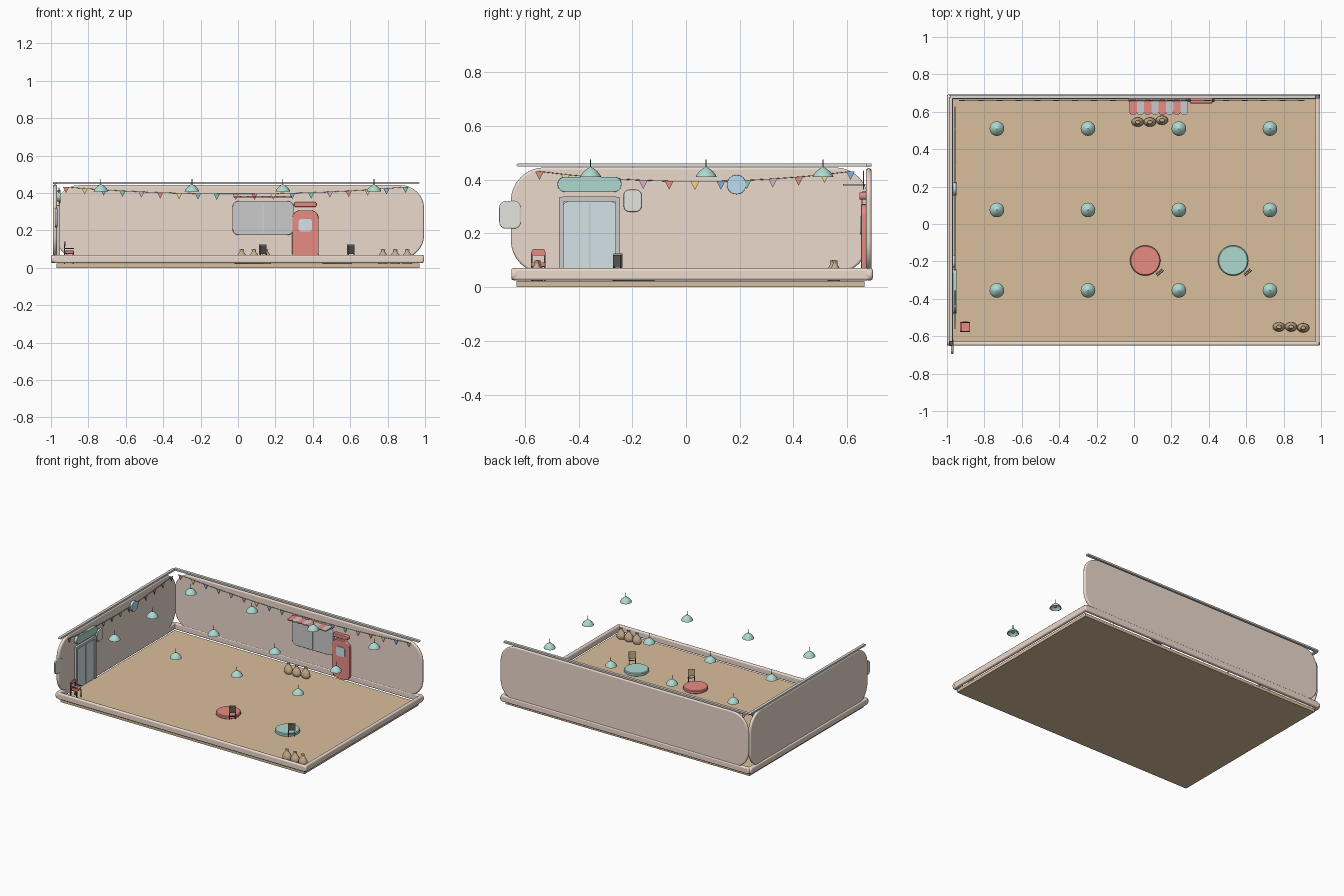
import bpy, bmesh, math
from mathutils import Vector, Matrix

if "Cube" in bpy.data.objects:
    bpy.data.objects.remove(bpy.data.objects["Cube"])

MATS = {}
COL = dict(wall=(.84, .70, .61), floor=(.70, .52, .34), red=(.80, .26, .23), teal=(.42, .70, .63),
           glass=(.66, .76, .80), blue=(.22, .45, .75), sky=(.50, .72, .88), green=(.22, .60, .42),
           yellow=(.90, .72, .25), pink=(.75, .45, .60), white=(.88, .88, .86), grey=(.62, .62, .63),
           cream=(.78, .78, .74), dark=(.12, .11, .11), sack=(.58, .43, .27), trim=(.72, .70, .67))


def finish(name, bm, col, smooth=True):
    bmesh.ops.recalc_face_normals(bm, faces=bm.faces)
    me = bpy.data.meshes.new(name)
    bm.to_mesh(me)
    bm.free()
    ob = bpy.data.objects.new(name, me)
    bpy.context.collection.objects.link(ob)
    if col not in MATS:
        MATS[col] = bpy.data.materials.new(col)
        MATS[col].diffuse_color = (*COL[col], 1)
    me.materials.append(MATS[col])
    if smooth:
        bpy.ops.object.select_all(action='DESELECT')
        ob.select_set(True)
        bpy.context.view_layer.objects.active = ob
        bpy.ops.object.shade_smooth_by_angle(angle=math.radians(40))
    return ob


def slab(name, lo, hi, axis, radius, col, bevel=0.0):
    """Rounded rectangle between two corners, extruded along the given axis."""
    c = (Vector(lo) + Vector(hi)) / 2
    d = Vector(hi) - Vector(lo)
    u, v, w = {'x': (1, 2, 0), 'y': (0, 2, 1), 'z': (0, 1, 2)}[axis]
    r = min(radius, d[u] * .499, d[v] * .499)
    bm = bmesh.new()
    vs = []
    for k, (su, sv) in enumerate([(1, 1), (-1, 1), (-1, -1), (1, -1)]):
        for i in range(9):
            a = math.pi / 2 * (k + i / 8)
            p = Vector(c)
            p[u] += su * (d[u] / 2 - r) + r * math.cos(a)
            p[v] += sv * (d[v] / 2 - r) + r * math.sin(a)
            p[w] = lo[w]
            vs.append(bm.verts.new(p))
    f = bm.faces.new(vs)
    ext = bmesh.ops.extrude_face_region(bm, geom=[f])
    off = Vector((0, 0, 0))
    off[w] = d[w]
    bmesh.ops.translate(bm, vec=off, verts=[g for g in ext['geom'] if isinstance(g, bmesh.types.BMVert)])
    ob = finish(name, bm, col)
    if bevel:
        m = ob.modifiers.new('soft_edge', 'BEVEL')
        m.width, m.segments = bevel, 3
        m.limit_method = 'ANGLE'
        m.angle_limit = math.radians(50)
    return ob


def box(name, lo, hi, col):
    bm = bmesh.new()
    d = Vector(hi) - Vector(lo)
    c = (Vector(hi) + Vector(lo)) / 2
    bmesh.ops.create_cube(bm, size=1, matrix=Matrix.Translation(c) @ Matrix.Diagonal((*d, 1)))
    return finish(name, bm, col, False)


def lathe(name, prof, loc, col, scale=(1, 1), n=24):
    """Revolve (radius, z) points about a vertical axis."""
    bm = bmesh.new()
    rings = []
    for r, z in prof:
        if r == 0:
            rings.append([bm.verts.new((0, 0, z))] * n)
        else:
            rings.append([bm.verts.new((r * scale[0] * math.cos(2 * math.pi * i / n),
                                        r * scale[1] * math.sin(2 * math.pi * i / n), z)) for i in range(n)])
    for a, b in zip(rings, rings[1:]):
        for i in range(n):
            q = list(dict.fromkeys([a[i], a[(i + 1) % n], b[(i + 1) % n], b[i]]))
            if len(q) > 2:
                bm.faces.new(q)
    ob = finish(name, bm, col)
    ob.location = loc
    return ob


# floor and the two pillowy walls
box('floor', (-.97, -.63, 0), (.97, .665, .022), 'floor')
slab('back_wall', (-.975, .67, .05), (.995, .69, .442), 'y', .125, 'wall', .008)
slab('left_wall', (-.99, -.652, .05), (-.968, .68, .445), 'x', .125, 'wall', .008)

# soft skirting on all four sides
slab('skirting_front', (-.99, -.65, .025), (.995, -.627, .07), 'y', .02, 'wall', .008)
slab('skirting_back', (-.99, .668, .025), (.995, .695, .07), 'y', .02, 'wall', .008)
slab('skirting_left', (-1, -.65, .025), (-.968, .692, .07), 'x', .02, 'wall', .008)
slab('skirting_right', (.968, -.65, .025), (.993, .692, .07), 'x', .02, 'wall', .008)

# thin crown strips above the walls
slab('crown_back', (-.985, .67, .448), (.97, .69, .46), 'y', .006, 'trim')
slab('crown_left', (-.99, -.63, .448), (-.97, .68, .46), 'x', .006, 'trim')

# glass double door with teal canopy on the left wall
slab('glass_door', (-.969, -.458, .03), (-.961, -.258, .318), 'x', .02, 'glass')
for y in (-.464, -.254):
    slab('door_post', (-.969, y - .008, .03), (-.953, y + .008, .335), 'x', .004, 'grey')
slab('door_lintel', (-.969, -.465, .318), (-.953, -.253, .336), 'x', .006, 'grey')
box('door_split', (-.962, -.361, .04), (-.957, -.356, .312), 'grey')
slab('door_canopy', (-.97, -.478, .354), (-.948, -.24, .41), 'x', .028, 'teal', .005)

# plaques and round sign
slab('wall_plaque', (-.97, -.232, .28), (-.955, -.165, .362), 'x', .022, 'cream', .004)
slab('hanging_plaque', (-.978, -.695, .217), (-.966, -.615, .32), 'x', .025, 'cream', .004)
slab('round_sign', (-.97, .152, .345), (-.95, .224, .417), 'x', .036, 'sky', .003)

# shop window and striped awning on the back wall
slab('shop_window', (-.03, .655, .175), (.298, .671, .358), 'y', .035, 'grey', .004)
box('window_mullion', (.131, .652, .185), (.136, .657, .35), 'trim')
for i in range(8):
    x = -.024 + .039 * i
    slab('awning_stripe', (x, .585, .377), (x + .039, .668, .384), 'z', .014, 'white' if i % 2 else 'red')

# red back door
slab('red_door', (.29, .652, .03), (.431, .671, .308), 'y', .045, 'red', .004)
slab('red_door_window', (.324, .648, .195), (.395, .656, .262), 'y', .015, 'glass')
slab('red_door_canopy', (.3, .645, .325), (.42, .672, .352), 'y', .012, 'red', .004)


# bunting: sagging string with triangular flags
def bunting(name, start, end, n, sag):
    a, b = Vector(start), Vector(end)
    along = (b - a).normalized()
    side = Vector((-along.y, along.x, 0)) * .002
    cols = ['red', 'yellow', 'blue', 'green', 'pink']
    pts = []
    for i in range(n):
        t = i / (n - 1)
        p = a.lerp(b, t) - Vector((0, 0, sag * 4 * t * (1 - t)))
        pts.append(p)
        tri = [p - along * .016, p + along * .016, p - Vector((0, 0, .032))]
        bm = bmesh.new()
        f = [bm.verts.new(q + side) for q in tri]
        k = [bm.verts.new(q - side) for q in tri]
        bm.faces.new(f)
        bm.faces.new(k[::-1])
        for j in range(3):
            bm.faces.new((f[j], k[j], k[(j + 1) % 3], f[(j + 1) % 3]))
        finish(name + '_flag', bm, cols[i % 5], False)
    cu = bpy.data.curves.new(name + '_string', 'CURVE')
    cu.dimensions = '3D'
    cu.bevel_depth = .0015
    cu.bevel_resolution = 1
    sp = cu.splines.new('POLY')
    sp.points.add(n - 1)
    for q, p in zip(sp.points, pts):
        q.co = (*p, 1)
    bpy.context.collection.objects.link(bpy.data.objects.new(name + '_string', cu))


bunting('back_bunting', (-.92, .66, .432), (.895, .66, .432), 19, .037)
bunting('left_bunting', (-.957, -.545, .43), (-.957, .612, .43), 13, .037)

# hanging lamps in a grid
shade = [(.004, .446), (.012, .441), (.026, .43), (.036, .417), (.039, .409),
         (.036, .409), (.024, .425), (.010, .436), (0, .438)]
for x in (-.733, -.246, .24, .727):
    for y in (.51, .075, -.355):
        lathe('lamp_shade', shade, (x, y, 0), 'teal')
        lathe('lamp_bulb', [(0, .41), (.007, .413), (.01, .42), (.006, .43), (0, .438)], (x, y, 0), 'white', n=12)
        lathe('lamp_stem', [(0, .435), (.0018, .436), (.0018, .474), (0, .475)], (x, y, 0), 'dark', n=8)

# low round tables, each with a board on an easel
for x, col in ((.06, 'red'), (.53, 'teal')):
    lathe('round_table', [(0, .022), (.076, .022), (.081, .026), (.081, .04), (.076, .045), (0, .045)],
          (x, -.195, 0), col, n=40)
    parts = [box('menu_board', (-.021, -.004, .076), (.021, .002, .12), 'dark'),
             box('menu_back', (-.024, .002, .073), (.024, .005, .124), 'sack'),
             box('easel_foot', (-.024, -.013, .052), (.024, -.008, .056), 'dark')]
    for s in (-1, 1):
        parts.append(box('easel_leg', (s * .02 - .002, -.003, .03), (s * .02 + .002, .003, .078), 'dark'))
    for p in parts:
        p.location = (x + .075, -.255, 0)
        p.rotation_euler.z = math.radians(40)

# sacks in groups of three
sack = [(0, .022), (.024, .023), (.033, .035), (.032, .05), (.024, .068), (.013, .082), (.010, .09), (.013, .098), (0, .1)]
for x, y in ((.02, .545), (.085, .545), (.15, .555), (.775, -.55), (.84, -.55), (.905, -.555)):
    lathe('sack', sack, (x, y, 0), 'sack', (1, .75), 20)

# red chair by the door
slab('chair_seat', (-.925, -.577, .075), (-.877, -.522, .092), 'z', .012, 'red', .004)
slab('chair_back', (-.93, -.574, .117), (-.922, -.525, .141), 'x', .008, 'red')
for y in (-.574, -.526):
    box('chair_rear_leg', (-.93, y - .003, .022), (-.924, y + .003, .13), 'dark')
    box('chair_front_leg', (-.884, y - .003, .022), (-.878, y + .003, .078), 'dark')
    box('chair_arm', (-.928, y - .003, .1), (-.878, y + .003, .105), 'dark')

for m in bpy.data.materials:
    if m.users and not m.is_grease_pencil:
        m.use_nodes = True
        m.node_tree.nodes["Principled BSDF"].inputs["Base Color"].default_value = m.diffuse_color
